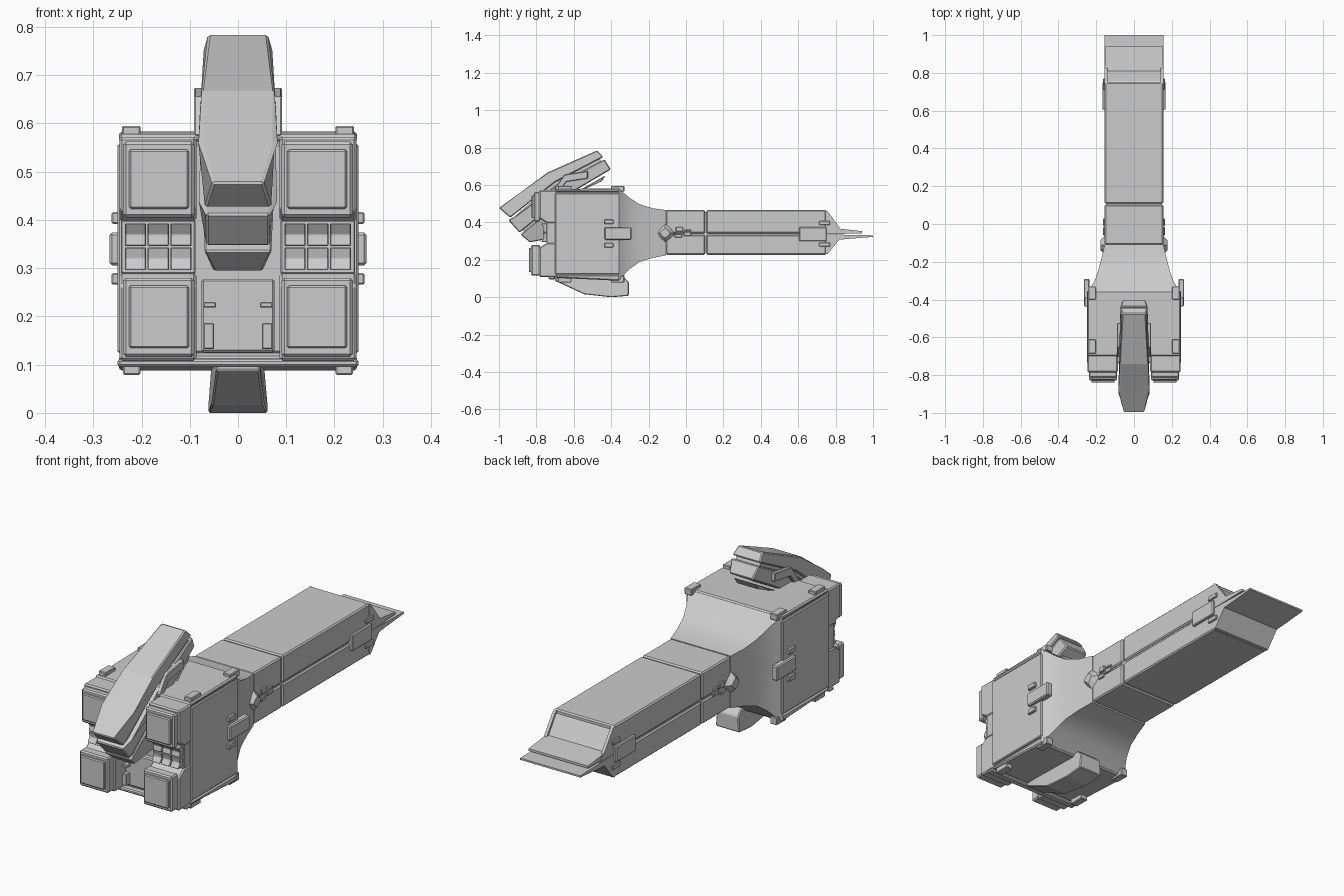
import bpy, bmesh, math

if "Cube" in bpy.data.objects:
    bpy.data.objects.remove(bpy.data.objects["Cube"])

grey = bpy.data.materials.new("plain grey")
grey.diffuse_color = (0.6, 0.6, 0.6, 1)
grey.use_nodes = True
grey.node_tree.nodes["Principled BSDF"].inputs["Base Color"].default_value = grey.diffuse_color


def finish(name, bm, bevel=0.0, mirror=False):
    bmesh.ops.recalc_face_normals(bm, faces=bm.faces)
    me = bpy.data.meshes.new(name)
    bm.to_mesh(me)
    bm.free()
    me.materials.append(grey)
    ob = bpy.data.objects.new(name, me)
    bpy.context.collection.objects.link(ob)
    if bevel:
        b = ob.modifiers.new("bevel", 'BEVEL')
        b.width, b.segments, b.limit_method = bevel, 1, 'ANGLE'
    if mirror:
        m = ob.modifiers.new("mirror", 'MIRROR')
        m.use_clip = False
        m.use_mirror_merge = False
    return ob


def prism(name, pts, x0, x1=None, bevel=0.0, mirror=False):
    """Side outline (y, z[, half width]) extended across x."""
    bm = bmesh.new()
    a, b = [], []
    for p in pts:
        if x1 is None:
            w = p[2] if len(p) > 2 else x0
            lo, hi = -w, w
        else:
            lo, hi = x0, x1
        a.append(bm.verts.new((lo, p[0], p[1])))
        b.append(bm.verts.new((hi, p[0], p[1])))
    n = len(pts)
    bm.faces.new(a)
    bm.faces.new(b[::-1])
    for i in range(n):
        j = (i + 1) % n
        bm.faces.new((a[i], b[i], b[j], a[j]))
    return finish(name, bm, bevel, mirror)


def box(name, x, y, z, bevel=0.0, mirror=False):
    return prism(name, [(y[0], z[0]), (y[1], z[0]), (y[1], z[1]), (y[0], z[1])],
                 x[0], x[1], bevel, mirror)


def sym(name, w, y, z, bevel=0.0):
    return box(name, (-w, w), y, z, bevel)


# Main hull: core with three slabs separated by thin seams
prism("hull_core", [(-.695, .11), (-.36, .095), (-.36, .575), (-.695, .572)], .24)
prism("hull_top_slab", [(-.70, .562), (-.355, .562), (-.355, .583), (-.70, .578)], .247, bevel=.006)
sym("hull_middle_slab", .25, (-.70, -.355), (.124, .557), .004)
prism("hull_bottom_slab", [(-.70, .119), (-.355, .119), (-.355, .088), (-.70, .104)], .247, bevel=.006)
sym("front_lower_sill", .25, (-.735, -.70), (.095, .112), .005)

# Flared transition from hull to neck, lofted through rectangles
bm = bmesh.new()
rings = []
for y, w, zb, zt in [(-.36, .246, .09, .58), (-.335, .228, .115, .56), (-.30, .208, .152, .53),
                     (-.25, .19, .188, .498), (-.18, .172, .21, .476), (-.108, .155, .224, .466)]:
    rings.append([bm.verts.new((sx, y, z)) for sx, z in
                  ((-w, zb), (w, zb), (w, .338), (w, zt), (-w, zt), (-w, .338))])
for r, s in zip(rings, rings[1:]):
    for i in range(6):
        j = (i + 1) % 6
        bm.faces.new((r[i], r[j], s[j], s[i]))
bm.faces.new(rings[0])
bm.faces.new(rings[-1])
flare = finish("flared_transition", bm)
for p in flare.data.polygons:
    p.use_smooth = abs(p.normal.y) < .95
bpy.context.view_layer.objects.active = flare
flare.select_set(True)
bpy.ops.object.shade_smooth_by_angle(angle=math.radians(35))

# Neck and long barrel, each an upper and lower slab around a core
sym("barrel_core", .147, (-.12, .75), (.24, .455))
for part, y0, y1 in (("neck", -.108, .101), ("barrel", .109, .75)):
    sym(part + "_upper", .155, (y0, y1), (.342, .466), .006)
    sym(part + "_lower", .155, (y0, y1), (.227, .334), .006)

# Tapered tail with two tongues and side cheeks
prism("tail_upper_tongue", [(.745, .45), (.757, .445), (.81, .368), (.94, .353), (.94, .342), (.745, .338)], .153)
prism("tail_lower_tongue", [(.745, .229), (.757, .231), (.82, .308), (1, .323), (1, .331), (.745, .336)], .155)
prism("tail_cheek", [(.745, .465), (.757, .46), (.826, .366), (.86, .338), (.745, .338)], .141, .155, mirror=True)

# Clips on the barrel end and on the hull sides
box("barrel_clip_large", (.14, .167), (.605, .752), (.30, .375), .004, True)
for i, z in enumerate((.27, .385)):
    box(f"barrel_clip_small_{i}", (.14, .163), (.712, .77), (z, z + .022), .003, True)
box("hull_side_handle", (.235, .266), (-.435, -.292), (.306, .374), .005, True)
for i, z in enumerate((.266, .392)):
    box(f"hull_side_clip_{i}", (.24, .262), (-.437, -.388), (z, z + .024), .003, True)
for i, (y0, y1) in enumerate(((-.40, -.33), (-.685, -.612))):
    box(f"hull_top_clip_{i}", (.202, .24), (y0, y1), (.565, .595), .003, True)
    box(f"hull_bottom_clip_{i}", (.202, .238), (y0, y1), (.079, .115), .003, True)

# Diamond knob and small fittings on the flare sides
bm = bmesh.new()
ring = [bm.verts.new((.145, -.112 + .058 * math.cos(k * math.pi / 4) * s, .343 + .058 * math.sin(k * math.pi / 4) * s))
        for k in range(8) for s in [1 if k % 2 == 0 else .82]]
top = [bm.verts.new((.178, -.112 + (v.co.y + .112) * .45, .343 + (v.co.z - .343) * .45)) for v in ring]
for i in range(8):
    j = (i + 1) % 8
    bm.faces.new((ring[i], ring[j], top[j], top[i]))
bm.faces.new(ring)
bm.faces.new(top)
finish("side_knob", bm, 0, True)
for i, (y, z, h) in enumerate(((-.06, .318, .02), (-.055, .35, .025), (-.01, .328, .022), (-.01, .352, .01))):
    box(f"side_fitting_{i}", (.15, .163), (y, y + .038), (z, z + h), .003, True)

# Four front pods, each a base, plate and raised centre
for tag, z0, z1, yf in (("upper", .397, .572, -.825), ("lower", .108, .29, -.84)):
    zi = z0 if tag == "upper" else z1
    zo = z1 if tag == "upper" else z0
    d = .025 if tag == "upper" else -.025
    prism(f"{tag}_pod_base", [(-.69, zo), (-.69, zi), (-.745, zi), (-.785, zi + d), (-.785, zo)],
          .086, .246, .006, True)
    box(f"{tag}_pod_plate", (.09, .238), (yf + .012, -.78), (z0 + .008, z1 - .01), .006, True)
    box(f"{tag}_pod_panel", (.102, .226), (yf, yf + .02), (z0 + .026, z1 - .026), .004, True)

# Vent grids between pods: frame with curved cells
box("vent_backing", (.088, .243), (-.745, -.69), (.288, .40), .003, True)
for c in range(3):
    for r in range(2):
        x, z = .096 + c * .0472, .296 + r * .05
        prism(f"vent_cell_{c}_{r}", [(-.73, z), (-.73, z + .047), (-.765 - .01 * r, z + .047),
                                     (-.76, z + .0235), (-.775 + .01 * r, z)],
              x, x + .044, .002, True)

# Centre front panel with small clips
sym("front_panel", .076, (-.725, -.69), (.125, .278), .005)
for i, (z0, z1, x0) in enumerate(((.218, .23, .046), (.132, .186, .05))):
    box(f"front_panel_clip_{i}", (x0, .071), (-.75, -.715), (z0, z1), .002, True)

# Tilted head: three stacked bent layers (y, z, half width)
prism("head_top_layer", [(-1, .477, .052), (-.885, .56, .077), (-.74, .667, .077), (-.475, .785, .062),
                         (-.442, .75, .072), (-.70, .615, .078), (-.94, .425, .07)], .077, bevel=.005)
prism("head_core", [(-.93, .42), (-.70, .62), (-.46, .74), (-.435, .69), (-.6, .56), (-.84, .32)], .062)
prism("head_middle_layer", [(-.95, .412, .066), (-.90, .44, .077), (-.69, .602, .077), (-.436, .737, .072),
                            (-.402, .683, .06), (-.58, .578, .077), (-.70, .50, .077), (-.89, .345, .066)],
      .077, bevel=.005)
prism("head_bottom_layer", [(-.885, .335, .07), (-.70, .485, .077), (-.58, .565, .077), (-.43, .652, .058),
                            (-.45, .62, .055), (-.56, .57, .06), (-.69, .40, .07), (-.69, .32, .06),
                            (-.835, .294, .05)], .075, bevel=.004)
prism("head_side_bracket", [(-.705, .575), (-.65, .655), (-.525, .674), (-.525, .635), (-.64, .617), (-.67, .575)],
      .07, .091, .003, True)

# Keel block under the hull
prism("keel", [(-.70, .105, .045), (-.70, .088, .045), (-.545, .016, .055), (-.40, 0, .062), (-.305, .008, .062),
               (-.305, .08, .055), (-.33, .105, .055)], .055, bevel=.004)
